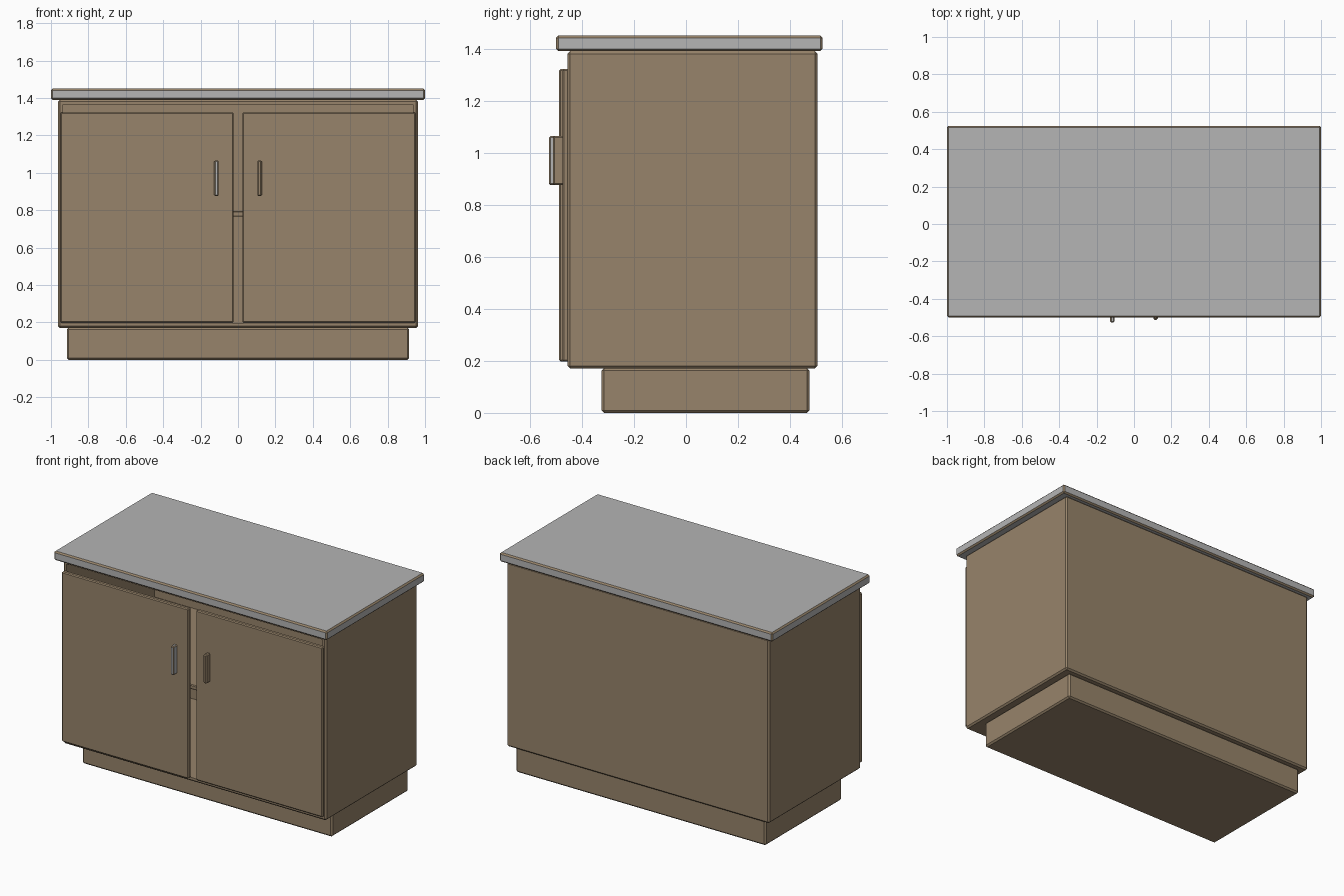
import bpy
import bmesh
from mathutils import Vector

default = bpy.data.objects.get("Cube")
if default:
    bpy.data.objects.remove(default)


def make_material(name, colour):
    mat = bpy.data.materials.new(name)
    mat.use_nodes = True
    mat.diffuse_color = colour
    mat.node_tree.nodes["Principled BSDF"].inputs["Base Color"].default_value = colour
    return mat


wood = make_material("brown_wood", (0.31, 0.23, 0.145, 1))
grey = make_material("grey_worktop", (0.46, 0.46, 0.46, 1))


def box(name, low, high, bevel=0.01, face_mat=wood, cavity=None):
    """Chamfered box; flat sides take face_mat, chamfers stay wood.
    cavity = (rim width, depth) hollows it out from the front."""
    low, high = Vector(low), Vector(high)
    size, centre = high - low, (low + high) / 2
    bm = bmesh.new()
    bmesh.ops.create_cube(bm, size=1)
    for v in bm.verts:
        v.co = Vector(a * b for a, b in zip(v.co, size)) + centre
    bmesh.ops.bevel(bm, geom=bm.edges[:], offset=bevel, segments=1,
                    affect='EDGES', clamp_overlap=True)
    bm.normal_update()
    for f in bm.faces:
        f.material_index = int(max(abs(c) for c in f.normal) > 0.99)
    if cavity:
        rim, depth = cavity
        front = min(bm.faces, key=lambda f: f.normal.y)
        bmesh.ops.inset_region(bm, faces=[front], thickness=rim)
        new = bmesh.ops.extrude_discrete_faces(bm, faces=[front])["faces"]
        bmesh.ops.translate(bm, vec=(0, depth, 0), verts=new[0].verts)
    mesh = bpy.data.meshes.new(name)
    bm.to_mesh(mesh)
    bm.free()
    mesh.materials.append(wood)
    mesh.materials.append(face_mat)
    obj = bpy.data.objects.new(name, mesh)
    bpy.context.collection.objects.link(obj)
    return obj


# Base, hollow carcass and inner shelf
box("plinth", (-0.915, -0.325, 0), (0.915, 0.475, 0.172))
box("carcass", (-0.962, -0.455, 0.17), (0.962, 0.505, 1.39), cavity=(0.022, 0.92))
box("shelf", (-0.935, -0.43, 0.765), (0.935, 0.47, 0.795), 0.005)

# Worktop with wooden edge trim
box("worktop", (-1, -0.5, 1.39), (1, 0.525, 1.45), 0.009, grey)

# Two doors, one set slightly further back, each with a pull handle
for side, name, front, handle_mat in ((-1, "right", -0.488, grey),
                                      (1, "left", -0.474, wood)):
    x = sorted((side * 0.023, side * 0.95))
    box(name + "_door", (x[0], front, 0.198), (x[1], front + 0.03, 1.322), 0.006)
    hx = side * 0.115
    box(name + "_handle", (hx - 0.012, front - 0.038, 0.875),
        (hx + 0.012, front + 0.005, 1.065), 0.006, handle_mat)
